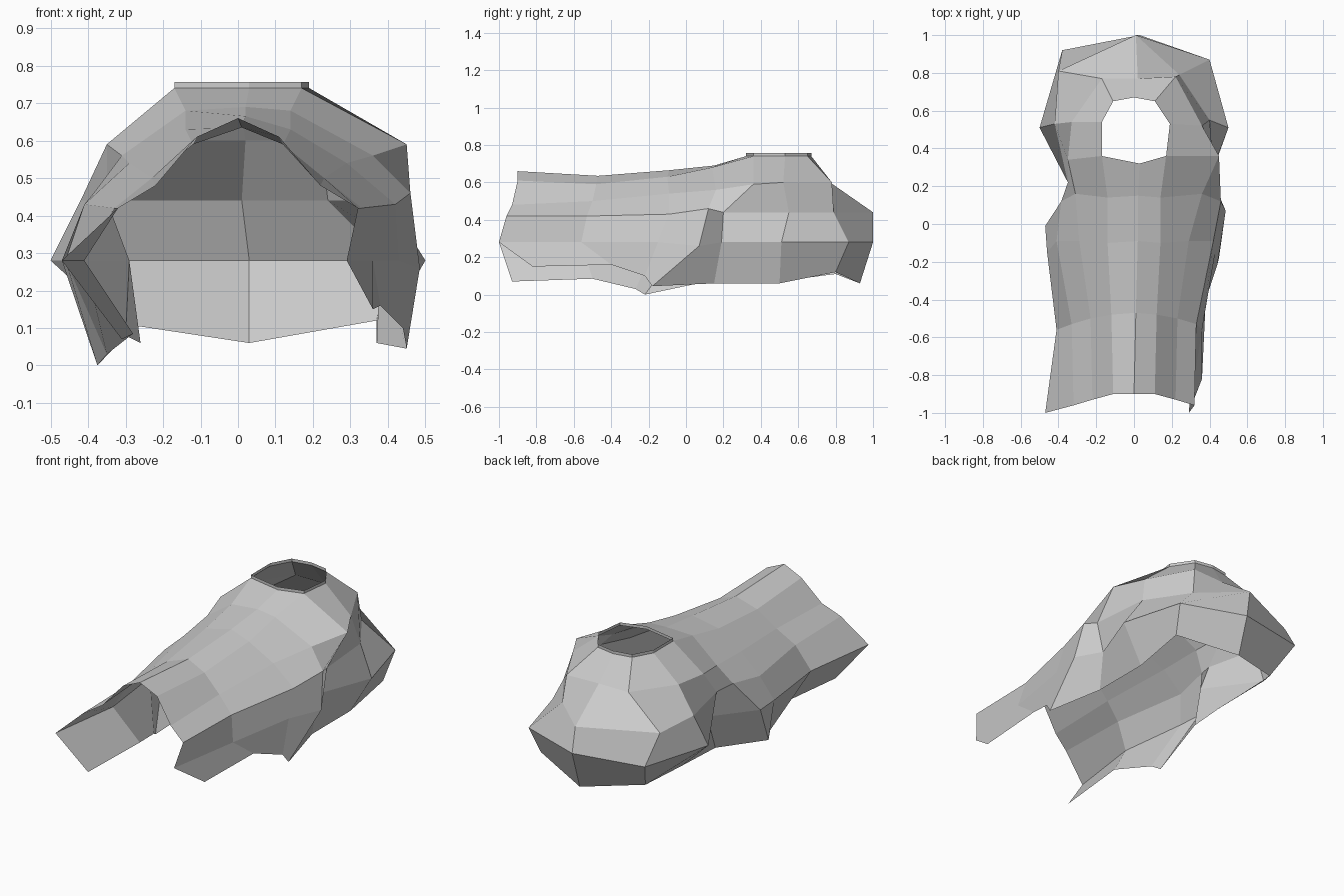
import bpy


def section(half, left):
    """Right half (hem to ridge) mirrored to the left, with small left-side changes."""
    other = [left.get(i, (-p[0], p[1], p[2])) for i, p in enumerate(half[:-1])]
    return half + other[::-1]


def ring(right, back, left=None):
    """Points from right front, round the back, to left front."""
    left = left or {}
    other = [left.get(i, (-p[0], p[1], p[2])) for i, p in enumerate(right)]
    return right + [back] + other[::-1]


def loft(name, rows):
    n = len(rows[0])
    verts = [p for r in rows for p in r]
    faces = [(i * n + j, i * n + j + 1, (i + 1) * n + j + 1, (i + 1) * n + j)
             for i in range(len(rows) - 1) for j in range(n - 1)]
    mesh = bpy.data.meshes.new(name)
    mesh.from_pydata(verts, [], faces)
    mesh.update()
    obj = bpy.data.objects.new(name, mesh)
    bpy.context.collection.objects.link(obj)
    return obj


# Shoulder and back cover: rings from the hem up to the neck
hem = ring([(.37, .15, .06), (.37, .50, .06), (.37, .80, .12)], (.03, .93, .06),
           {0: (-.30, .16, .08), 1: (-.26, .41, .06), 2: (-.30, .80, .11)})
belly = ring([(.38, .19, .28), (.50, .51, .28), (.40, .87, .28)], (.03, 1, .28),
             {0: (-.29, .22, .28), 1: (-.50, .51, .28), 2: (-.38, .92, .28)})
chest = ring([(.43, .20, .44), (.40, .55, .44), (.24, .79, .44)], (.01, 1, .44),
             {0: (-.35, .22, .44), 1: (-.42, .53, .44), 2: (-.40, .81, .44)})
shoulder = ring([(.45, .36, .59), (.36, .52, .60), (.22, .78, .60)], (.02, .77, .60),
                {0: (-.35, .34, .59), 1: (-.33, .54, .60), 2: (-.17, .77, .60)})
neck = ring([(.17, .36, .74), (.19, .53, .74), (.11, .65, .74)], (0, .67, .74),
            {1: (-.17, .54, .74)})
loft("shoulder_cover", [hem, belly, chest, shoulder, neck])

# Long front panel: cross sections from the open front end to the neck,
# with a flap edge that tucks in behind each side
front = section([(.36, -.82, .15), (.29, -1, .28), (.32, -.96, .42),
                 (.22, -.93, .48), (.11, -.90, .61), (0, -.90, .66)],
                {0: (-.31, -.93, .07), 1: (-.47, -1, .28)})
middle = section([(.38, -.40, .16), (.36, -.56, .28), (.33, -.53, .42),
                  (.23, -.50, .50), (.12, -.48, .59), (.01, -.47, .635)],
                 {0: (-.28, -.50, .085), 1: (-.41, -.56, .28)})
rear = section([(.44, -.22, .10), (.43, -.15, .28), (.42, -.09, .43),
                (.29, -.09, .54), (.14, -.10, .63), (.02, -.09, .665)],
               {0: (-.35, -.27, .03), 1: (-.46, -.15, .28), 2: (-.41, -.09, .43)})
flap = section([(.45, -.18, .045), (.485, .07, .26), (.46, .12, .46),
                (.36, .16, .56), (.14, .14, .68), (.02, .15, .69)],
               {0: (-.375, -.22, 0), 1: (-.47, -.01, .28), 2: (-.385, .12, .46),
                3: (-.31, .16, .56)})
columns = [hem, belly, chest, shoulder, neck]
tuck = [r[0] for r in columns] + [(.03, .32, .74)] + [r[-1] for r in columns[::-1]]
loft("front_panel", [front, middle, rear, flap, tuck])

# Short upright collar band round the neck hole
loop = neck + [(.03, .32, .74), neck[0]]
loft("collar_band", [loop, [(x, y, .757) for x, y, z in loop]])
